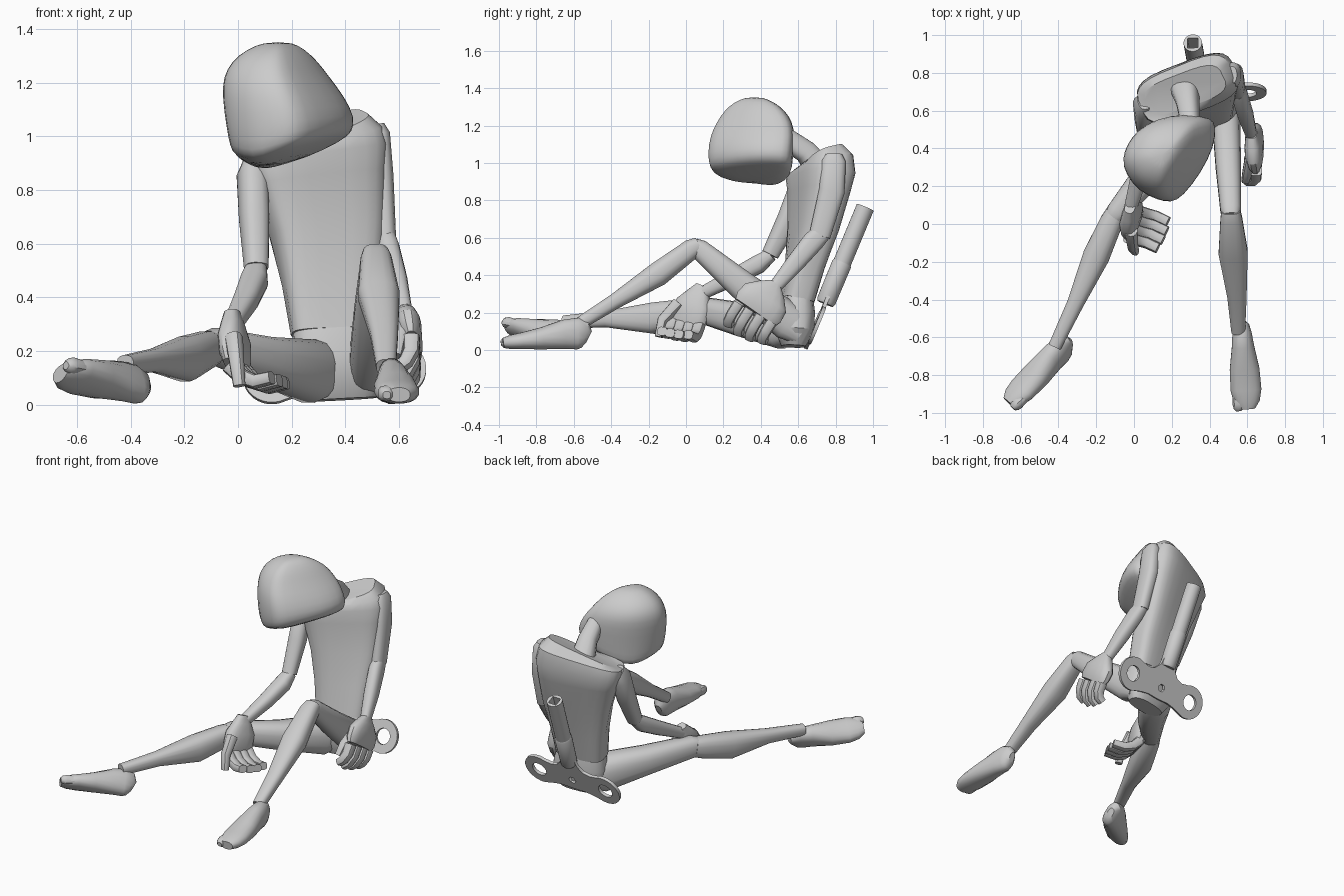
import bpy, math
from mathutils import Vector, Matrix

if "Cube" in bpy.data.objects:
    bpy.data.objects.remove(bpy.data.objects["Cube"])

V = Vector


def finish(ob, angle=35):
    bpy.ops.object.select_all(action='DESELECT')
    ob.select_set(True)
    bpy.context.view_layer.objects.active = ob
    bpy.ops.object.convert(target='MESH')
    bpy.ops.object.shade_smooth_by_angle(angle=math.radians(angle))
    return ob


def skin(name, rings, subdiv=0, angle=35):
    """Join equal rings of points into a capped body."""
    n = len(rings[0])
    verts = [p for r in rings for p in r]
    faces = [(i * n + j, i * n + (j + 1) % n, (i + 1) * n + (j + 1) % n, (i + 1) * n + j)
             for i in range(len(rings) - 1) for j in range(n)]
    faces += [tuple(reversed(range(n))), tuple(range(len(verts) - n, len(verts)))]
    me = bpy.data.meshes.new(name)
    me.from_pydata([tuple(v) for v in verts], [], faces)
    ob = bpy.data.objects.new(name, me)
    bpy.context.collection.objects.link(ob)
    bpy.context.view_layer.objects.active = ob
    ob.select_set(True)
    bpy.ops.object.mode_set(mode='EDIT')
    bpy.ops.mesh.select_all(action='SELECT')
    bpy.ops.mesh.normals_make_consistent(inside=False)
    bpy.ops.object.mode_set(mode='OBJECT')
    if subdiv:
        ob.modifiers.new("smooth", 'SUBSURF').levels = subdiv
    return finish(ob, angle)


def loft(name, secs, ref=(1, 0, 0), n=16, power=2.6, subdiv=0):
    """Sections: (point, half width, half depth[, width direction])."""
    pts = [V(s[0]) for s in secs]
    rings = []
    for i, s in enumerate(secs):
        t = (pts[min(i + 1, len(pts) - 1)] - pts[max(i - 1, 0)]).normalized()
        w = V(s[3] if len(s) > 3 else ref)
        w = (w - t * w.dot(t)).normalized()
        d = t.cross(w)
        ring = []
        for k in range(n):
            a = 2 * math.pi * (k + .5) / n
            c, q = math.cos(a), math.sin(a)
            ring.append(pts[i] + w * s[1] * math.copysign(abs(c) ** (2 / power), c)
                        + d * s[2] * math.copysign(abs(q) ** (2 / power), q))
        rings.append(ring)
    return skin(name, rings, subdiv)


# Head: egg from slices of the plan outline, cut below by a tilted jaw plane
plan = [(-.06, .34), (-.04, .26), (.03, .175), (.12, .135), (.19, .12), (.25, .15), (.35, .28), (.42, .42),
        (.43, .53), (.41, .57), (.3, .59), (.14, .565), (.03, .5), (-.03, .42)]
slices = [(.853, .08, .26, .27, .5), (.88, -.02, .395, .145, .56), (.905, -.037, .43, .12, .574),
          (1.0, -.052, .442, .108, .58), (1.15, -.066, .4, .123, .588), (1.22, -.062, .345, .16, .575),
          (1.28, -.03, .3, .2, .535), (1.325, .03, .25, .255, .475), (1.352, .1, .2, .32, .41)]


def head_point(x, y, z, x0, x1, y0, y1):
    x, y = x0 + (x + .06) / .49 * (x1 - x0), y0 + (y - .12) / .47 * (y1 - y0)
    jaw = .33 * max(0, x - .05) + .6 * max(0, .05 - x) + .1 * (.5 - y) - .005
    return V((x, y, z + jaw * max(0, min(1, (1.15 - z) / .265))))


skin("head", [[head_point(x, y, *s) for x, y in plan] for s in slices], subdiv=1, angle=40)
loft("neck", [((.27, .71, .97), .075, .07), ((.285, .64, 1.06), .06, .06), ((.3, .53, 1.13), .05, .06)],
     ref=(1, .3, .2))

# Torso (hunched forward at the top) and pelvis
loft("torso", [((.36, .595, .27), .162, .085, (1, .15, .08)), ((.348, .635, .45), .182, .092, (1, .22, .1)),
               ((.33, .68, .65), .215, .105, (1, .37, .2)), ((.3, .71, .84), .252, .125, (1, .4, .28)),
               ((.285, .72, .93), .272, .138, (1, .4, .32)), ((.277, .717, .985), .266, .128, (1, .4, .34)),
               ((.27, .707, 1.012), .23, .095, (1, .4, .34))], n=24, power=3.6)
loft("pelvis", [((.36, .595, .29), .155, .08), ((.37, .585, .2), .175, .1), ((.385, .58, .1), .18, .1),
                ((.39, .575, .02), .13, .06)], ref=(1, .15, .08), n=20)

# Legs
loft("right_thigh", [((.34, .6, .12), .07, .08), ((.27, .52, .125), .105, .12), ((.1, .29, .165), .085, .09),
                     ((-.09, .06, .22), .06, .068), ((-.11, .035, .22), .05, .055)], ref=(.75, -.65, 0))
loft("right_calf", [((-.095, .06, .215), .055, .06), ((-.12, .01, .205), .062, .07),
                    ((-.2, -.17, .17), .072, .085), ((-.31, -.42, .165), .045, .045),
                    ((-.42, -.65, .15), .035, .035)], ref=(.9, -.4, 0))
loft("left_thigh", [((.485, .62, .09), .06, .07), ((.488, .55, .15), .075, .105), ((.5, .3, .345), .068, .08),
                    ((.512, .07, .54), .055, .055), ((.513, .04, .555), .045, .045)])
loft("left_calf", [((.513, .07, .56), .05, .045), ((.515, .03, .54), .058, .055), ((.525, -.15, .405), .078, .066),
                   ((.545, -.38, .26), .052, .042), ((.552, -.57, .14), .037, .035)])


# Feet, each with a separate big toe
def foot(side, origin, f, inner, up):
    o, f, w, u = V(origin), V(f).normalized(), V(inner).normalized(), V(up).normalized()
    prof = [(-.03, .07, .02, .035), (-.01, .08, .042, .072), (.03, .088, .052, .086), (.1, .083, .06, .08),
            (.22, .062, .08, .06), (.33, .048, .083, .045), (.39, .042, .07, .038), (.43, .037, .042, .027)]
    loft(side + "_foot", [(o + f * a + u * h - w * .012, hw, hd) for a, h, hw, hd in prof], ref=w, power=2.3)
    loft(side + "_big_toe", [(o + f * a + u * h + w * .034, r, r * .95) for a, h, r in
                             [(.34, .045, .028), (.4, .042, .032), (.425, .038, .027), (.438, .036, .015)]],
         ref=w, n=10)


foot("left", (.558, -.55, 0), (.07, -1, 0), (-1, -.07, 0), (0, 0, 1))
foot("right", (-.325, -.69, .008), (-.74, -.65, .2), (.55, -.5, .6), (-.38, .43, .82))

# Arms
loft("right_upper_arm", [((.055, .65, .91), .035, .05), ((.053, .62, .86), .055, .072), ((.06, .55, .7), .055, .062),
                         ((.068, .45, .51), .045, .045)], ref=(1, .3, 0))
loft("right_forearm", [((.068, .455, .51), .04, .035), ((.06, .39, .46), .052, .05), ((.03, .26, .39), .047, .045),
                       ((-.02, .08, .3), .034, .034)], ref=(1, -.2, 0))
loft("left_upper_arm", [((.515, .79, 1.045), .03, .045), ((.522, .79, 1.01), .045, .065), ((.535, .78, .85), .045, .07),
                        ((.55, .715, .61), .04, .058)])
loft("left_forearm", [((.548, .73, .63), .035, .05), ((.56, .68, .58), .042, .058), ((.59, .58, .46), .042, .05),
                      ((.622, .47, .33), .03, .035)])


# Hands: flat palm, four curled fingers side by side and a thumb
def hand(side, wrist, index, pinky, curl, thumb, lengths):
    wr, a, b = V(wrist), V(index), V(pinky)
    m, ref, span = (a + b) / 2, b - a, (b - a).length / 2
    loft(side + "_palm", [(wr - (m - wr) * .1, .035, .028), (wr.lerp(m, .15), span * .72, .04),
                          (wr.lerp(m, .45), span * 1.12, .05), (wr.lerp(m, .8), span * 1.18, .045),
                          (m, span * 1.08, .032)], ref=ref)
    for k, nm in enumerate(("index", "middle", "ring", "little")):
        base = m + (a.lerp(b, (k + .5) / 4) - m) * 1.12
        pts = [base] + [base + V(c) * lengths[k] for c in curl]
        loft(f"{side}_{nm}_finger", [(p, .031 - .001 * i, .033 - .003 * i) for i, p in enumerate(pts)],
             ref=ref, n=12, power=3)
    loft(side + "_thumb", [(V(p), .034 - .006 * i, .032 - .005 * i) for i, p in enumerate(thumb)], ref=ref, n=12)


hand("right", (-.02, .08, .325), (-.035, -.085, .15), (.02, .085, .13),
     [(.045, -.015, -.045), (.1, -.03, -.065), (.165, -.06, -.05)],
     [(-.015, -.04, .25), (-.005, -.125, .16), (.005, -.145, .07)], (.95, 1.03, 1.05, 1))
hand("left", (.625, .47, .34), (.645, .265, .26), (.65, .475, .14),
     [(0, -.035, -.055), (-.02, -.055, -.095), (-.05, -.055, -.12)],
     [(.62, .36, .3), (.6, .27, .24), (.59, .23, .18)], (.95, 1.05, 1, .85))

# Wind-up key on the back: flat bow with two round lobes
hub = V((.36, .69, .118))
s = V((-.05, .275, .66)).normalized()
u = V((.235, .01, .015))
u = (u - s * u.dot(s)).normalized()
nrm = u.cross(s)
frame = Matrix((u, s, nrm)).transposed().to_4x4()


def arc(cx, r, a0, a1, n):
    return [(cx + r * math.cos(math.radians(a0 + (a1 - a0) * i / n)),
             r * math.sin(math.radians(a0 + (a1 - a0) * i / n))) for i in range(n + 1)]


half = [(.02, -.075), (.08, -.072), (.14, -.082)] + arc(.235, .107, -115, 115, 20) + \
       [(.14, .088), (.095, .1), (.06, .14), (.04, .24)]
outline = half + [(-x, y) for x, y in reversed(half)]
cu = bpy.data.curves.new("key_bow", 'CURVE')
cu.dimensions, cu.fill_mode, cu.extrude = '2D', 'BOTH', .01
for loop in (outline, arc(.24, .05, 0, 345, 23), arc(-.24, .05, 0, 345, 23), arc(0, .026, 0, 300, 5)):
    sp = cu.splines.new('POLY')
    sp.points.add(len(loop) - 1)
    for p, (x, y) in zip(sp.points, loop):
        p.co = (x, y, 0, 1)
    sp.use_cyclic_u = True
bow = bpy.data.objects.new("key_bow", cu)
bow.matrix_world = Matrix.Translation(hub) @ frame
bpy.context.collection.objects.link(bow)
finish(bow, 30)

# Key shaft: collar and hollow square-socketed tube
loft("key_collar", [(hub + s * a, r, r) for a, r in ((.14, .045), (.155, .052), (.37, .054), (.385, .046))],
     ref=u, n=20, power=2)
tube = loft("key_shaft", [(hub + s * a, .049, .049) for a in (.37, .7)], ref=u, n=20, power=2)
bpy.ops.mesh.primitive_cube_add(size=1)
cutter = bpy.context.object
cutter.name = "socket_cutter"
cutter.hide_render = True
cutter.matrix_world = Matrix.Translation(hub + s * .7) @ frame @ Matrix.Diagonal((.056, .3, .056, 1))
mod = tube.modifiers.new("socket", 'BOOLEAN')
mod.operation, mod.object, mod.solver = 'DIFFERENCE', cutter, 'EXACT'
bpy.context.view_layer.update()
finish(tube, 30)
bpy.data.objects.remove(cutter)
